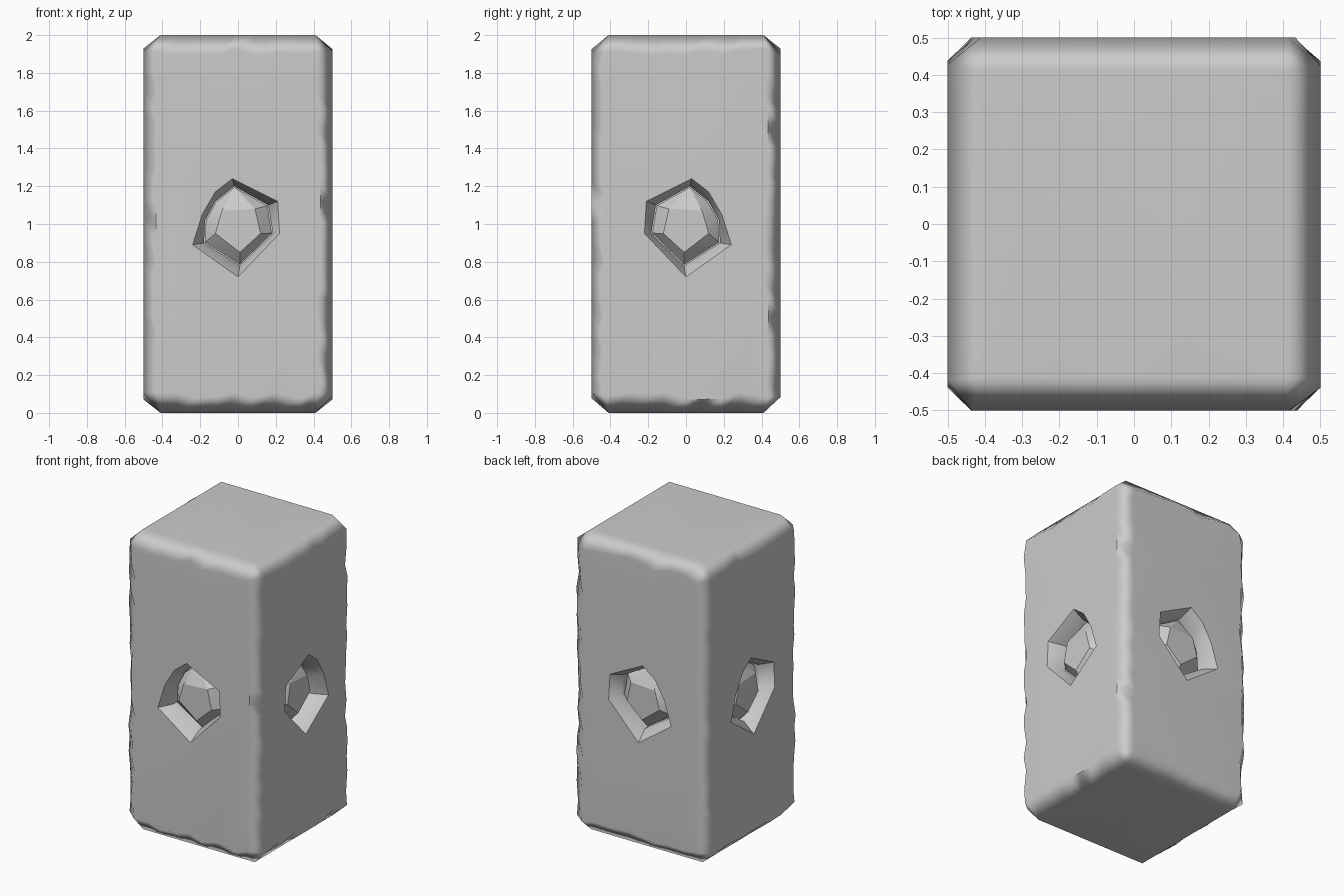
import bpy, bmesh, math, random
from mathutils import Matrix, Vector

if "Cube" in bpy.data.objects:
    bpy.data.objects.remove(bpy.data.objects["Cube"])

random.seed(4)
W, H, C = 0.5, 1.0, 0.09   # half width, half height, worn edge size

RIM = [(-0.03, 1.24), (0.21, 1.12), (0.22, 0.95), (0.0, 0.72),
       (-0.24, 0.89), (-0.19, 1.05), (-0.12, 1.17)]
HOLE = [(-0.02, 1.20), (0.16, 1.10), (0.185, 0.95), (0.01, 0.78),
        (-0.18, 0.90), (-0.175, 1.02), (-0.12, 1.12)]
CROWN = [(-0.085, 1.07), (0.09, 1.08), (0.12, 0.95), (0.01, 0.85), (-0.12, 0.95)]

# front, right, back, left: all mirror images of the front
SWAP = Matrix(((0, -1, 0, 0), (-1, 0, 0, 0), (0, 0, 1, 0), (0, 0, 0, 1)))
MIRROR = Matrix.Diagonal((-1, -1, 1, 1))
SIDES = {"front": Matrix(), "right": SWAP,
         "back": Matrix.Diagonal((1, -1, 1, 1)), "left": MIRROR @ Matrix.Diagonal((1, -1, 1, 1)) @ SWAP}
SIDES["left"] = Matrix.Diagonal((-1, 1, 1, 1)) @ SWAP


def make_object(name, bm):
    bmesh.ops.recalc_face_normals(bm, faces=bm.faces)
    mesh = bpy.data.meshes.new(name)
    bm.to_mesh(mesh)
    bm.free()
    ob = bpy.data.objects.new(name, mesh)
    bpy.context.collection.objects.link(ob)
    return ob


def loft(name, loops, matrix):
    bm = bmesh.new()
    rings = [[bm.verts.new(matrix @ Vector((x, -W + d, z))) for x, z in pts]
             for pts, d in loops]
    n = len(rings[0])
    for a, b in zip(rings, rings[1:]):
        for i in range(n):
            bm.faces.new((a[i], a[(i + 1) % n], b[(i + 1) % n], b[i]))
    bm.faces.new(rings[0])
    bm.faces.new(rings[-1])
    return make_object(name, bm)


def smooth(ob, angle):
    bpy.ops.object.select_all(action='DESELECT')
    ob.select_set(True)
    bpy.context.view_layer.objects.active = ob
    bpy.ops.object.shade_smooth_by_angle(angle=math.radians(angle))


# Pillar: chamfered block, sliced and with its chamfer borders chipped
bm = bmesh.new()
bmesh.ops.create_cube(bm, size=1, matrix=Matrix.Diagonal((2 * W, 2 * W, 2 * H, 1)))
bmesh.ops.bevel(bm, geom=bm.edges[:], offset=C, offset_type='OFFSET',
                segments=1, affect='EDGES')
for axis, half in ((0, W), (1, W), (2, H)):
    count = 8 if axis < 2 else 18
    inner = half - C
    for i in range(1, count):
        p, n = Vector(), Vector()
        p[axis] = -inner + 2 * inner * (i + random.uniform(-0.25, 0.25)) / count
        n[axis] = 1
        bmesh.ops.bisect_plane(bm, geom=bm.verts[:] + bm.edges[:] + bm.faces[:],
                               plane_co=p, plane_no=n)
for v in bm.verts:
    for a in (0, 1):
        if abs(abs(v.co[a]) - W) < 1e-4:
            t = 1 - a
            if abs(abs(v.co[t]) - (W - C)) < 1e-3:
                v.co[t] += math.copysign(random.uniform(0.0, 0.03), v.co[t])
            if abs(abs(v.co.z) - (H - C)) < 1e-3:
                v.co.z += random.uniform(-0.02, 0.02)
            break
bmesh.ops.translate(bm, verts=bm.verts, vec=(0, 0, H))
bmesh.ops.dissolve_limit(bm, angle_limit=0.001, verts=bm.verts, edges=bm.edges)
pillar = make_object("stone_pillar", bm)

for side, matrix in SIDES.items():
    # Socket: sloping rim, then a straight well
    cutter = loft("socket_cutter", [(RIM, -0.02), (RIM, 0), (HOLE, 0.08), (HOLE, 0.15)], matrix)
    mod = pillar.modifiers.new("socket", 'BOOLEAN')
    mod.operation, mod.solver, mod.object = 'DIFFERENCE', 'EXACT', cutter
    bpy.context.view_layer.objects.active = pillar
    bpy.ops.object.modifier_apply(modifier=mod.name)
    bpy.data.objects.remove(cutter)

    # Faceted gem set inside the socket
    bm = bmesh.new()
    for pts, depth, s in ((CROWN, 0.05, 1), (HOLE, 0.11, 0.97), (HOLE, 0.17, 0.9)):
        for x, z in pts:
            bm.verts.new(matrix @ Vector((x * s, -W + depth, 1 + (z - 1) * s)))
    bmesh.ops.convex_hull(bm, input=bm.verts)
    bmesh.ops.dissolve_limit(bm, angle_limit=0.02, verts=bm.verts, edges=bm.edges)
    smooth(make_object(side + "_gem", bm), 20)

smooth(pillar, 50)
weighted = pillar.modifiers.new("face_weighting", 'WEIGHTED_NORMAL')
weighted.keep_sharp = True
